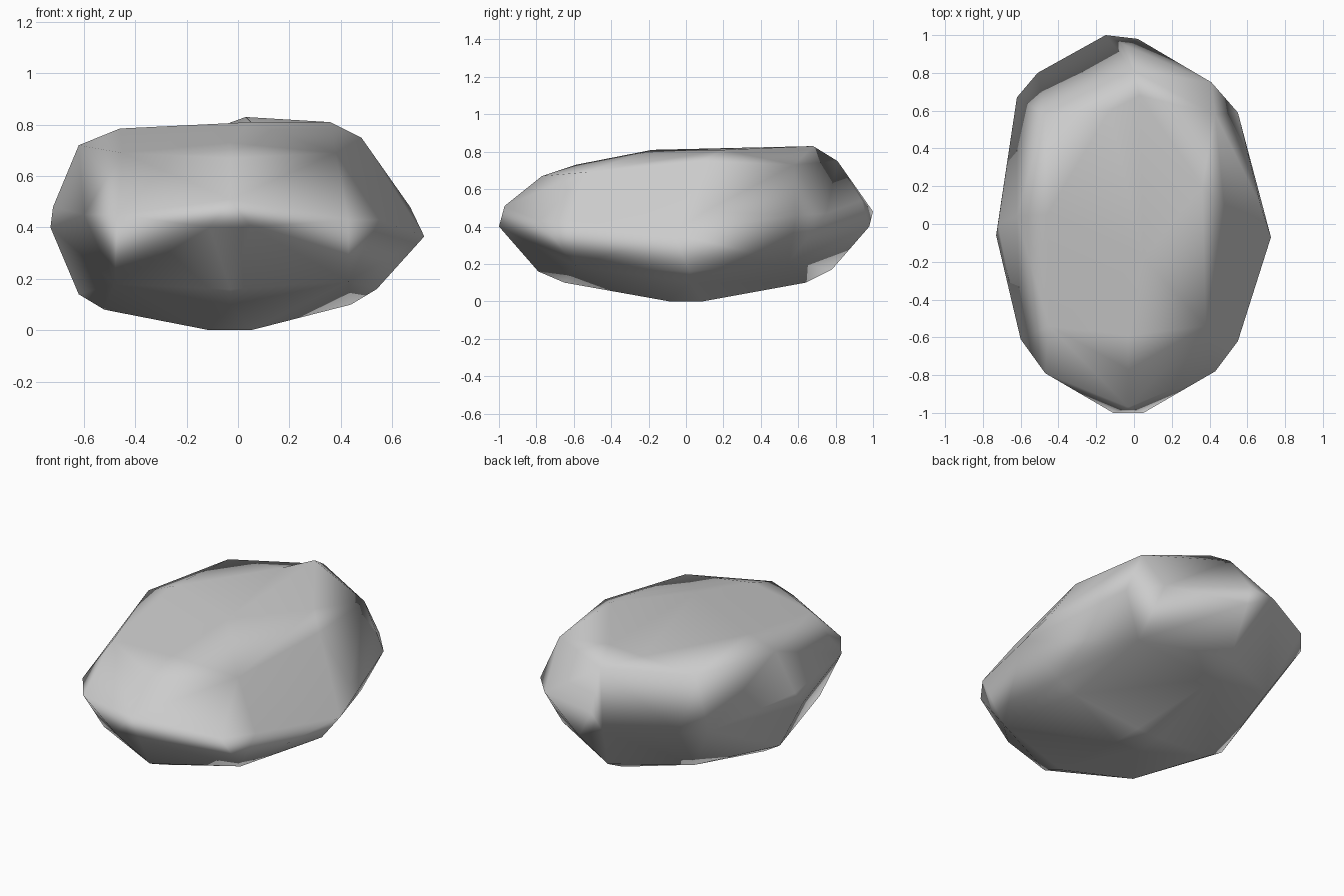
import bpy, bmesh, math

if "Cube" in bpy.data.objects:
    bpy.data.objects.remove(bpy.data.objects["Cube"])

# Control points of the boulder, grouped by height band
base = [(x, y, 0) for x in (-.11, .05) for y in (-.09, .09)]
lower = [(-.03, -.79, .16), (-.03, -.65, .10), (.54, .02, .16), (.44, .02, .10),
         (-.03, .78, .17), (-.03, .64, .10), (-.62, 0, .14), (-.52, 0, .08),
         (.43, -.59, .19), (.43, .55, .21), (-.48, -.58, .18), (-.46, .57, .20)]
middle = [(-.11, -1, .40), (.05, -1, .40), (-.03, -.97, .51),
          (-.60, -.61, .45), (-.47, -.79, .45), (.55, -.62, .43), (.43, -.78, .43),
          (.725, -.07, .365), (.67, .10, .48), (.55, .59, .46), (.41, .75, .47),
          (-.15, 1, .48), (.02, .98, .40), (-.03, .94, .54),
          (-.73, -.06, .40), (-.72, 0, .48), (-.62, .67, .48), (-.51, .80, .49)]
upper = [(-.03, -.77, .67), (-.03, -.59, .73), (-.45, -.54, .69), (.38, -.54, .69),
         (.51, .05, .70), (.48, .08, .75), (.36, .20, .81), (.43, .58, .73),
         (0, .81, .75), (.03, .68, .83), (-.47, .58, .74),
         (-.62, .04, .72), (-.46, .05, .785), (.05, -.18, .81)]
dent = (-.13, .60, .83)

# Wrap the points in a faceted skin
bm = bmesh.new()
for p in base + lower + middle + upper:
    bm.verts.new(p)
dent_vert = bm.verts.new(dent)
bmesh.ops.convex_hull(bm, input=bm.verts[:])
loose = [v for v in bm.verts if not v.link_faces]
if dent_vert not in loose:
    dent_vert.co.z = .772      # shallow hollow in the top
bmesh.ops.delete(bm, geom=loose, context='VERTS')
bmesh.ops.dissolve_limit(bm, angle_limit=math.radians(3),
                         verts=bm.verts[:], edges=bm.edges[:])
bmesh.ops.recalc_face_normals(bm, faces=bm.faces[:])
for f in bm.faces:
    f.smooth = True

mesh = bpy.data.meshes.new("boulder")
bm.to_mesh(mesh)
bm.free()
boulder = bpy.data.objects.new("boulder", mesh)
bpy.context.collection.objects.link(boulder)

# Soft shading that keeps the large facets flat
boulder.modifiers.new("facet_normals", 'WEIGHTED_NORMAL').weight = 80
